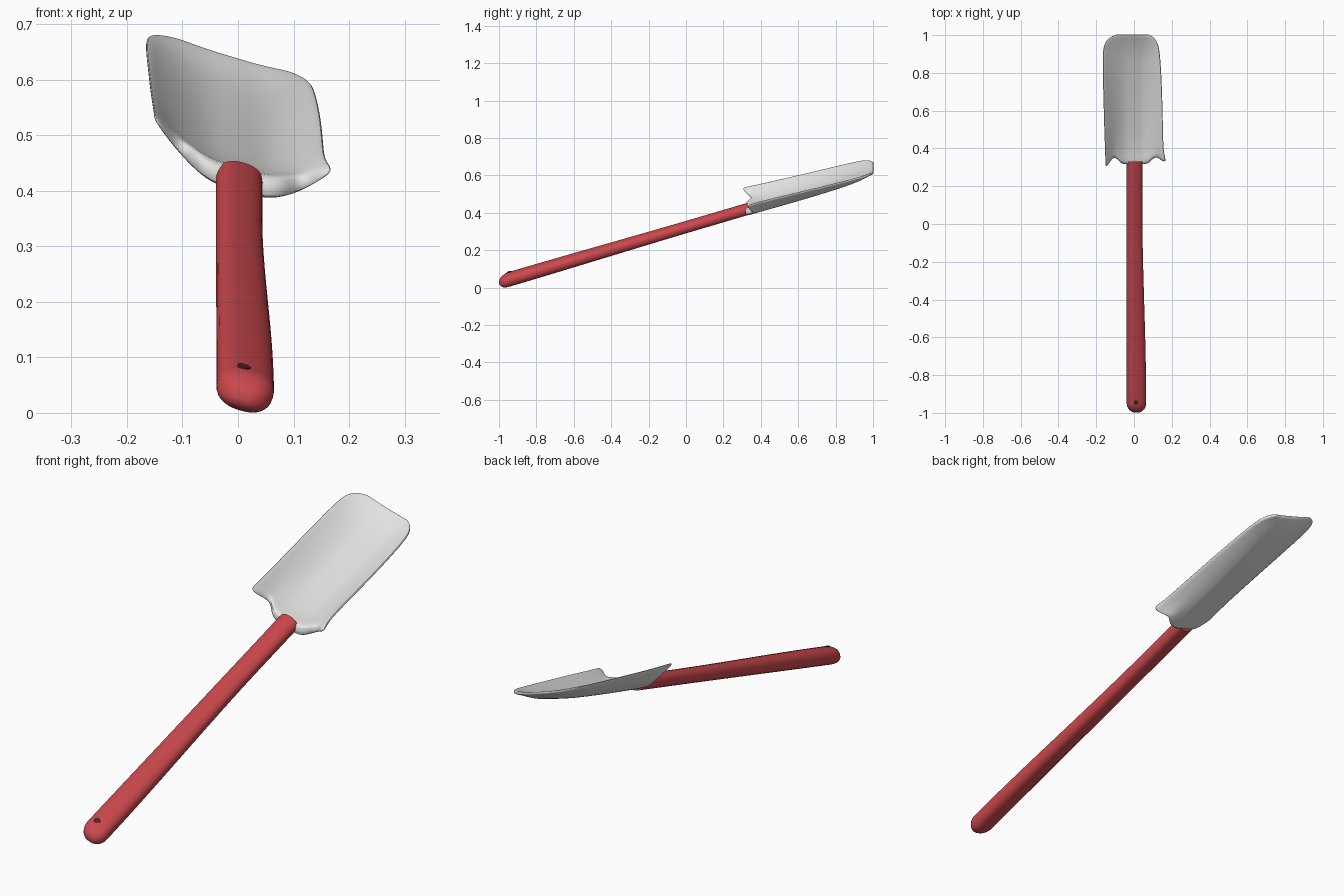
import bpy, bmesh, math
from mathutils import Matrix, Vector

cube = bpy.data.objects.get("Cube")
if cube:
    bpy.data.objects.remove(cube, do_unlink=True)

ROLL = math.atan(0.3)      # the whole tool leans over to its left
SLOPE = 0.295              # rise of the handle towards the blade


def material(name, color):
    mat = bpy.data.materials.new(name)
    mat.use_nodes = True
    mat.diffuse_color = (*color, 1)
    mat.node_tree.nodes["Principled BSDF"].inputs["Base Color"].default_value = (*color, 1)
    return mat


def make_object(name, bm, mat, angle=50):
    bmesh.ops.recalc_face_normals(bm, faces=bm.faces)
    mesh = bpy.data.meshes.new(name)
    bm.to_mesh(mesh)
    bm.free()
    mesh.materials.append(mat)
    obj = bpy.data.objects.new(name, mesh)
    bpy.context.collection.objects.link(obj)
    bpy.ops.object.select_all(action="DESELECT")
    obj.select_set(True)
    bpy.context.view_layer.objects.active = obj
    bpy.ops.object.shade_smooth_by_angle(angle=math.radians(angle))
    return obj


def loft(bm, sections):
    """Join closed loops of points with quads and return the loops."""
    loops = [[bm.verts.new(p) for p in section] for section in sections]
    for a, b in zip(loops, loops[1:]):
        for i in range(len(a)):
            j = (i + 1) % len(a)
            bm.faces.new((a[i], a[j], b[j], b[i]))
    return loops


red = material("handle red", (0.6, 0.065, 0.075))
grey = material("blade light grey", (0.77, 0.77, 0.75))
dark = material("hole dark red", (0.1, 0.02, 0.022))


# Handle: a rolled, flattened round bar, wider at its rounded end
def handle_size(y):
    k = min(1, max(0, (0.1 - y) / 1.05))
    k = k * k * (3 - 2 * k)
    center = Vector((0.002 + 0.011 * k, y, 0.04 + SLOPE * (y + 0.96)))
    return center, 0.042 + 0.01 * k, 0.031 + 0.006 * k


def handle_point(y, right, up):
    center = handle_size(y)[0]
    c, s = math.cos(ROLL), math.sin(ROLL)
    return center + Vector((right * c + up * s, 0, up * c - right * s))


def power(v, e):
    return math.copysign(abs(v) ** e, v)


def handle_section(y, scale):
    _, width, depth = handle_size(y)
    points = []
    for i in range(32):
        a = math.tau * i / 32
        points.append(handle_point(y, width * scale * power(math.cos(a), 0.85),
                                   depth * scale * power(math.sin(a), 0.85)))
    return points


sections = []
NOSE = 0.05
for i in range(1, 10):
    a = math.pi / 2 * i / 9
    sections.append(handle_section(-0.95 - NOSE * math.cos(a), math.sin(a)))
for i in range(1, 25):
    sections.append(handle_section(-0.95 + 1.28 * i / 24, 1))
bm = bmesh.new()
loops = loft(bm, sections)
bm.faces.new(loops[0])
bm.faces.new(loops[-1])
make_object("handle", bm, red)

# Small hanging hole, shown as a thin dark disc
bm = bmesh.new()
spot_y = -0.945
turn = Matrix.Rotation(math.atan(SLOPE), 4, "X") @ Matrix.Rotation(ROLL, 4, "Y")
place = Matrix.Translation(handle_point(spot_y, -0.013, handle_size(spot_y)[2] - 0.001))
bmesh.ops.create_cone(bm, cap_ends=True, segments=20, radius1=0.012, radius2=0.012,
                      depth=0.005, matrix=place @ turn)
make_object("hanging_hole", bm, dark)

# Blade: a scoop; each row is y, left half width, right half width, underside, thickness
ROWS = [
    (0.315, 0.152, 0.172, 0.395, 0.046),
    (0.345, 0.152, 0.163, 0.403, 0.040),
    (0.4, 0.154, 0.156, 0.418, 0.030),
    (0.5, 0.158, 0.154, 0.446, 0.024),
    (0.65, 0.162, 0.151, 0.489, 0.021),
    (0.8, 0.166, 0.145, 0.535, 0.020),
    (0.9, 0.167, 0.138, 0.570, 0.020),
    (0.95, 0.160, 0.130, 0.593, 0.020),
    (0.985, 0.137, 0.111, 0.614, 0.018),
    (1.004, 0.095, 0.080, 0.627, 0.015),
]
STEPS = 16


def blade_section(y, left, right, under, thick):
    rim = min(0.643, 0.493 + 0.227 * (y - 0.31))
    fade = max(0, 1 - (y - 0.315) / 0.15)
    upper, lower = [], []
    for i in range(STEPS + 1):
        s = 2 * i / STEPS - 1
        side = abs(s)
        x = s * (left if s < 0 else right)
        # flat floor curving up into the side walls
        wall = max(0, (side - 0.25) / 0.75) ** 1.6
        edge = thick + (0.013 - thick) * wall
        low = under + (rim - 0.013 - under) * wall
        # shoulders scooped in, outer corners drawn out to points
        corner = -0.02 if s < 0 else 0.014
        shift = 0.042 * math.exp(-((side - 0.68) / 0.16) ** 2) + corner * side ** 8
        yy = y + shift * fade
        lean = -0.295 * x
        upper.append(Vector((x, yy, low + edge + lean)))
        lower.append(Vector((x, yy, low + lean)))
    return upper + lower[::-1]


bm = bmesh.new()
loops = loft(bm, [blade_section(*row) for row in ROWS])
for loop in (loops[0], loops[-1]):
    for i in range(STEPS):
        bm.faces.new((loop[i], loop[i + 1], loop[-2 - i], loop[-1 - i]))
blade = make_object("blade", bm, grey, 80)
rounding = blade.modifiers.new("rounding", "SUBSURF")
rounding.levels = rounding.render_levels = 2
